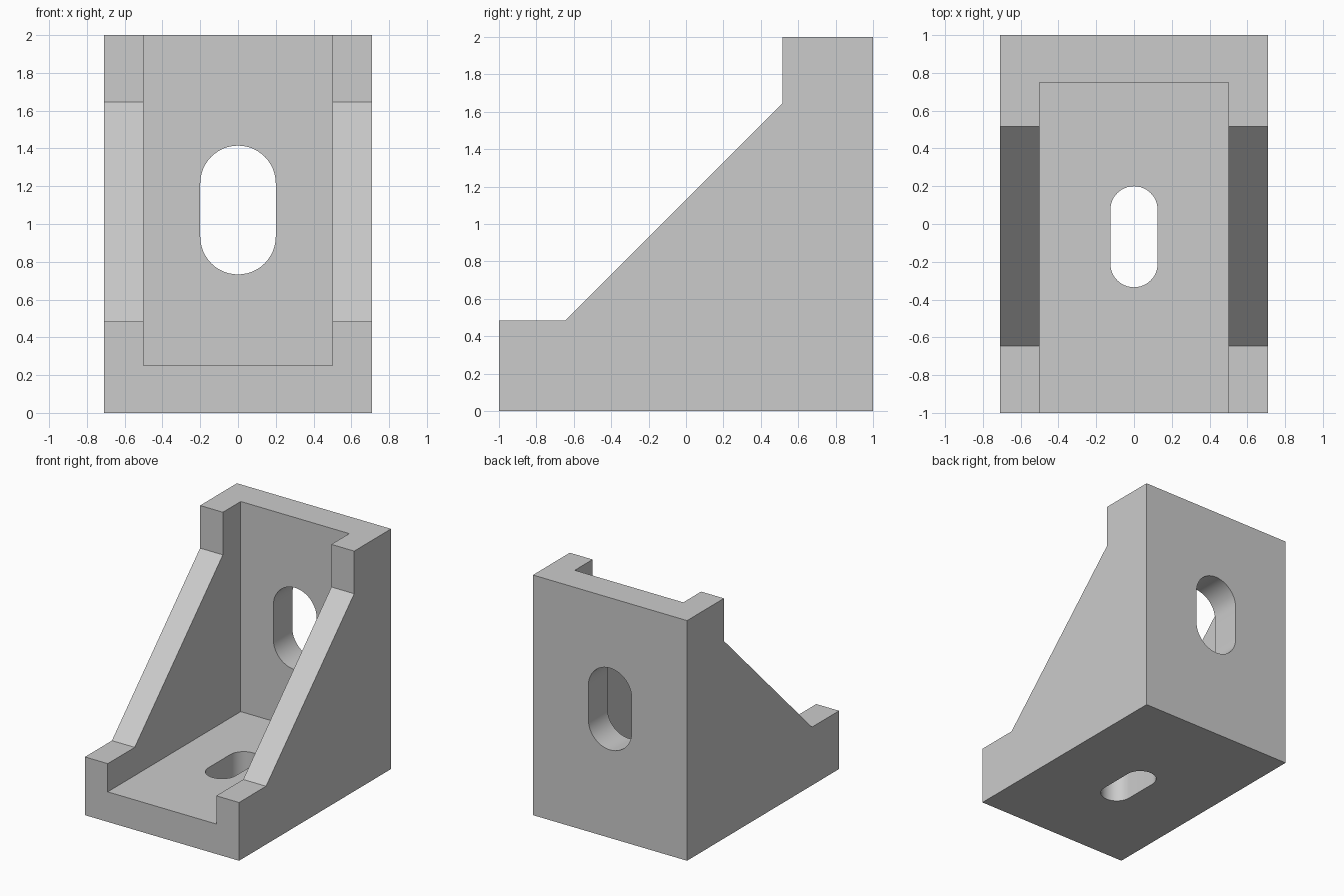
import bpy, bmesh, math
from mathutils import Matrix, Vector

if "Cube" in bpy.data.objects:
    bpy.data.objects.remove(bpy.data.objects["Cube"], do_unlink=True)

grey = bpy.data.materials.new("light_grey_metal")
grey.use_nodes = True
colour = (0.6, 0.6, 0.6, 1)
grey.diffuse_color = colour
grey.node_tree.nodes["Principled BSDF"].inputs["Base Color"].default_value = colour


def prism(name, outline, depth, matrix):
    """Extrude a flat outline by depth, centred, then place it by matrix."""
    bm = bmesh.new()
    face = bm.faces.new([bm.verts.new((u, v, -depth / 2)) for u, v in outline])
    new = bmesh.ops.extrude_face_region(bm, geom=[face])["geom"]
    bmesh.ops.translate(bm, vec=(0, 0, depth),
                        verts=[g for g in new if isinstance(g, bmesh.types.BMVert)])
    bm.transform(matrix)
    bmesh.ops.recalc_face_normals(bm, faces=bm.faces)
    mesh = bpy.data.meshes.new(name)
    bm.to_mesh(mesh)
    bm.free()
    mesh.materials.append(grey)
    obj = bpy.data.objects.new(name, mesh)
    bpy.context.collection.objects.link(obj)
    return obj


def slot_outline(radius, low, high, steps=24):
    """Rounded slot along v from low to high."""
    points = []
    for centre, start in ((high - radius, 0), (low + radius, math.pi)):
        for i in range(steps + 1):
            a = start + math.pi * i / steps
            points.append((radius * math.cos(a), centre + radius * math.sin(a)))
    return points


# Outline planes: side (y, z along x), upright (x, z along y), flat (x, y)
side = Matrix(((0, 0, 1, 0), (1, 0, 0, 0), (0, 1, 0, 0), (0, 0, 0, 1)))
upright = Matrix.Translation(Vector((0, 1, 0))) @ Matrix.Rotation(math.pi / 2, 4, "X")
flat = Matrix.Identity(4)

# Bracket body with sloped gussets
bracket = prism("corner_bracket",
                [(-1, 0), (1, 0), (1, 2), (0.515, 2), (0.515, 1.645),
                 (-0.645, 0.485), (-1, 0.485)], 1.42, side)

# Channel between the gussets, wall slot and floor slot
cutters = [
    prism("channel_cutter", [(-1.5, 0.25), (0.75, 0.25), (0.75, 2.5), (-1.5, 2.5)], 1.0, side),
    prism("wall_slot_cutter", slot_outline(0.2, 0.733, 1.415), 1.0, upright),
    prism("floor_slot_cutter", slot_outline(0.125, -0.335, 0.2), 1.0, flat),
]
bpy.ops.object.select_all(action="DESELECT")
bpy.context.view_layer.objects.active = bracket
bracket.select_set(True)
for cutter in cutters:
    mod = bracket.modifiers.new(cutter.name, "BOOLEAN")
    mod.operation = "DIFFERENCE"
    mod.solver = "EXACT"
    mod.object = cutter
    bpy.ops.object.modifier_apply(modifier=mod.name)
    bpy.data.objects.remove(cutter, do_unlink=True)

# Smooth slot walls, crisp edges elsewhere
bpy.ops.object.shade_smooth_by_angle(angle=math.radians(30))
